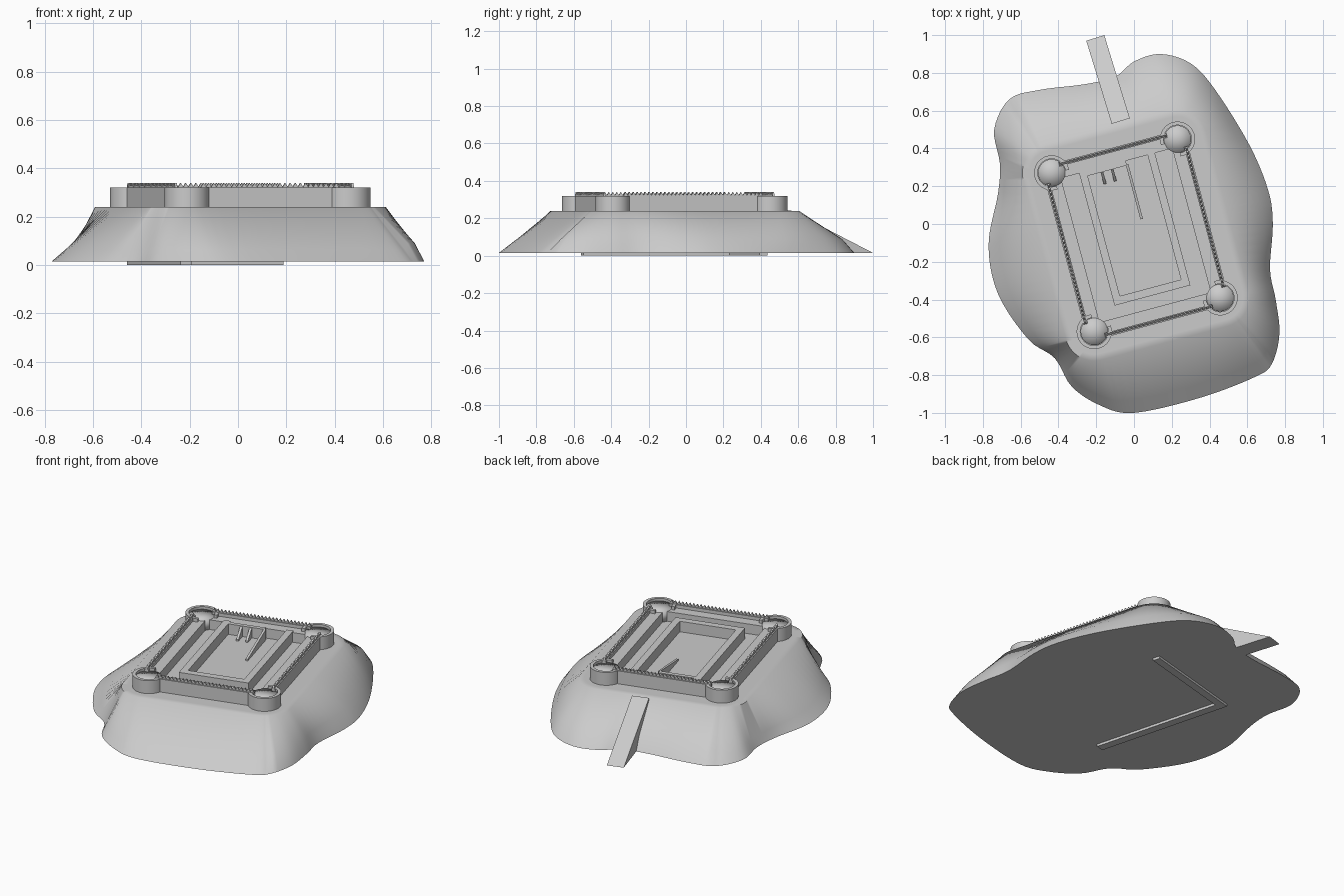
import bpy, bmesh, math
from mathutils import Matrix, Vector

cube = bpy.data.objects.get("Cube")
if cube:
    bpy.data.objects.remove(cube)

stone = bpy.data.materials.new("plain grey stone")
stone.use_nodes = True
GREY = (0.6, 0.6, 0.6, 1)
stone.diffuse_color = GREY
stone.node_tree.nodes["Principled BSDF"].inputs["Base Color"].default_value = GREY

# The fort is a turned rectangle with a tower on each corner
FORT = Matrix.Translation((0.01, -0.06, 0)) @ Matrix.Rotation(math.radians(15), 4, 'Z')
HALF_X, HALF_Y = 0.345, 0.435
GROUND, PLATEAU, WALL_TOP, TEETH_TOP = 0.015, 0.24, 0.32, 0.34
SUNK = PLATEAU - 0.01


def finish(name, bm, matrix=None, smooth=None):
    bmesh.ops.recalc_face_normals(bm, faces=bm.faces)
    if matrix:
        bm.transform(matrix)
    mesh = bpy.data.meshes.new(name)
    bm.to_mesh(mesh)
    bm.free()
    mesh.materials.append(stone)
    if smooth:
        mesh.shade_smooth()
        mesh.set_sharp_from_angle(angle=math.radians(smooth))
    obj = bpy.data.objects.new(name, mesh)
    bpy.context.collection.objects.link(obj)
    return obj


def prism(name, points, sweep, matrix=FORT):
    """Extrude a flat polygon along a vector."""
    bm = bmesh.new()
    face = bm.faces.new([bm.verts.new(p) for p in points])
    new = bmesh.ops.extrude_face_region(bm, geom=[face], use_keep_orig=True)["geom"]
    verts = [g for g in new if isinstance(g, bmesh.types.BMVert)]
    bmesh.ops.translate(bm, verts=verts, vec=sweep)
    return finish(name, bm, matrix)


def box(name, x0, x1, y0, y1, z0, z1):
    base = [(x0, y0, z0), (x1, y0, z0), (x1, y1, z0), (x0, y1, z0)]
    return prism(name, base, (0, 0, z1 - z0))


def closed_curve(points, steps):
    """Smooth closed loop through the points."""
    pts = [Vector((x, y, 0)) for x, y in points]
    n, out = len(pts), []
    for i in range(n):
        a, b, c, d = (pts[(i + k) % n] for k in (-1, 0, 1, 2))
        for s in range(steps):
            t = s / steps
            out.append(0.5 * (2 * b + (c - a) * t + (2 * a - 5 * b + 4 * c - d) * t ** 2
                              + (3 * b - a - 3 * c + d) * t ** 3))
    return out


# Hill: wavy foot lofted up to a rounded rectangle around the fort
foot = closed_curve([
    (-0.66, 0.66), (-0.74, 0.50), (-0.71, 0.32), (-0.72, 0.16), (-0.77, -0.11),
    (-0.72, -0.37), (-0.56, -0.61), (-0.42, -0.71), (-0.33, -0.86), (-0.18, -0.96),
    (0, -1), (0.35, -0.92), (0.64, -0.81), (0.73, -0.74), (0.77, -0.58),
    (0.75, -0.40), (0.72, -0.24), (0.735, 0), (0.71, 0.18), (0.61, 0.42),
    (0.43, 0.71), (0.30, 0.85), (0.14, 0.90), (0, 0.86), (-0.10, 0.78),
    (-0.26, 0.74), (-0.50, 0.71)], 5)


def rounded(p, radius):
    q = FORT.inverted() @ p
    inner = Vector((max(-HALF_X, min(HALF_X, q.x)), max(-HALF_Y, min(HALF_Y, q.y)), 0))
    edge = FORT @ (inner + (q - inner).normalized() * radius)
    edge.z = PLATEAU
    return edge


bm = bmesh.new()
rings = [[], [], [], []]
for p in foot:
    low = Vector((p.x, p.y, GROUND))
    high = rounded(p, 0.155)
    mid = low.lerp(high, 0.22)
    if p.x + p.y > 0:
        mid.z += 0.025  # steeper foot on the far side
    for ring, co in zip(rings, (low, mid, high, rounded(p, 0.12))):
        ring.append(bm.verts.new(co))
for a, b in zip(rings, rings[1:]):
    for i in range(len(a)):
        bm.faces.new((a[i - 1], a[i], b[i], b[i - 1]))
bm.faces.new(rings[0])
bm.faces.new(rings[-1])
finish("hill", bm, smooth=60)

# Ramp: wedge climbing to the plateau
turn = FORT.to_3x3()
start = Vector((-0.205, 0.985, GROUND))
axis = (Vector((-0.07, 0.545, GROUND)) - start)
side = Vector((-axis.y, axis.x, 0)).normalized() * 0.05
prism("ramp", [start - side, start + axis - side,
               start + axis - side + Vector((0, 0, PLATEAU + 0.003 - GROUND))],
      side * 2, None)

# Walls: parapet on the outside, walkway behind it, pointed teeth on top
section = [(-0.04, SUNK), (0.045, SUNK), (0.045, WALL_TOP),
           (0.022, WALL_TOP), (0.022, 0.3), (-0.04, 0.3)]
for k, name in enumerate(("east", "north", "west", "south")):
    out, along = ((HALF_X, HALF_Y), (HALF_Y, HALF_X))[k % 2]
    place = FORT @ Matrix.Rotation(k * math.pi / 2, 4, 'Z')
    half = along - 0.05
    prism(name + "_wall", [(out + o, -half, z) for o, z in section],
          (0, 2 * half, 0), place)
    count = round(2 * half / 0.022)
    zigzag = [(out + 0.028, -half, WALL_TOP - 0.01)]
    for i in range(2 * count + 1):
        z = TEETH_TOP if i % 2 else WALL_TOP + 0.003
        zigzag.append((out + 0.028, -half + i * half / count, z))
    zigzag.append((out + 0.028, half, WALL_TOP - 0.01))
    prism(name + "_teeth", zigzag, (0.01, 0, 0), place)

# Corner towers: round core with a raised rim open towards the yard
for sx, sy, name in ((1, 1, "north_east"), (-1, 1, "north_west"),
                     (-1, -1, "south_west"), (1, -1, "south_east")):
    place = FORT @ Matrix.Translation((sx * HALF_X, sy * HALF_Y, 0))
    bm = bmesh.new()
    bmesh.ops.create_cone(bm, cap_ends=True, cap_tris=True, segments=32,
                          radius1=0.072, radius2=0.072, depth=0.075,
                          matrix=Matrix.Translation((0, 0, SUNK + 0.0375)))
    finish(name + "_tower_core", bm, place, 100)

    bm = bmesh.new()
    inward = math.atan2(-sy, -sx)
    gap = math.radians(40)
    first = Matrix.Rotation(inward + gap, 4, 'Z')
    profile = [(0.074, SUNK), (0.093, SUNK), (0.093, WALL_TOP), (0.074, WALL_TOP)]
    face = bm.faces.new([bm.verts.new(first @ Vector((r, 0, z))) for r, z in profile])
    bmesh.ops.spin(bm, geom=[face] + face.edges[:] + face.verts[:], cent=(0, 0, 0),
                   axis=(0, 0, 1), angle=2 * (math.pi - gap), steps=32,
                   use_duplicate=False)
    finish(name + "_tower_rim", bm, place, 40)

# Yard buildings: three long low walls, a short one and small fins
ROOF = 0.305
box("yard_west_wall", -0.205, -0.165, -0.33, 0.41, SUNK, ROOF)
box("yard_east_wall", 0.17, 0.21, -0.33, 0.41, SUNK, ROOF)
box("yard_south_wall", -0.165, 0.17, -0.33, -0.288, SUNK, ROOF)
box("yard_north_wall", -0.165, 0.05, 0.37, 0.395, SUNK, ROOF)
for name, x, length in (("long_fin", 0.045, 0.3), ("left_fin", -0.094, 0.07),
                        ("right_fin", -0.038, 0.07)):
    prism(name, [(x, 0.375, SUNK), (x, 0.375, ROOF), (x, 0.375 - length, PLATEAU + 0.01),
                 (x, 0.375 - length, SUNK)], (0.014, 0, 0))

# Footing strips under the hill, below the north and west walls
box("west_footing", -0.37, -0.32, -0.42, 0.435, 0, GROUND + 0.01)
box("north_footing", -0.32, 0.29, 0.39, 0.435, 0, GROUND + 0.01)
